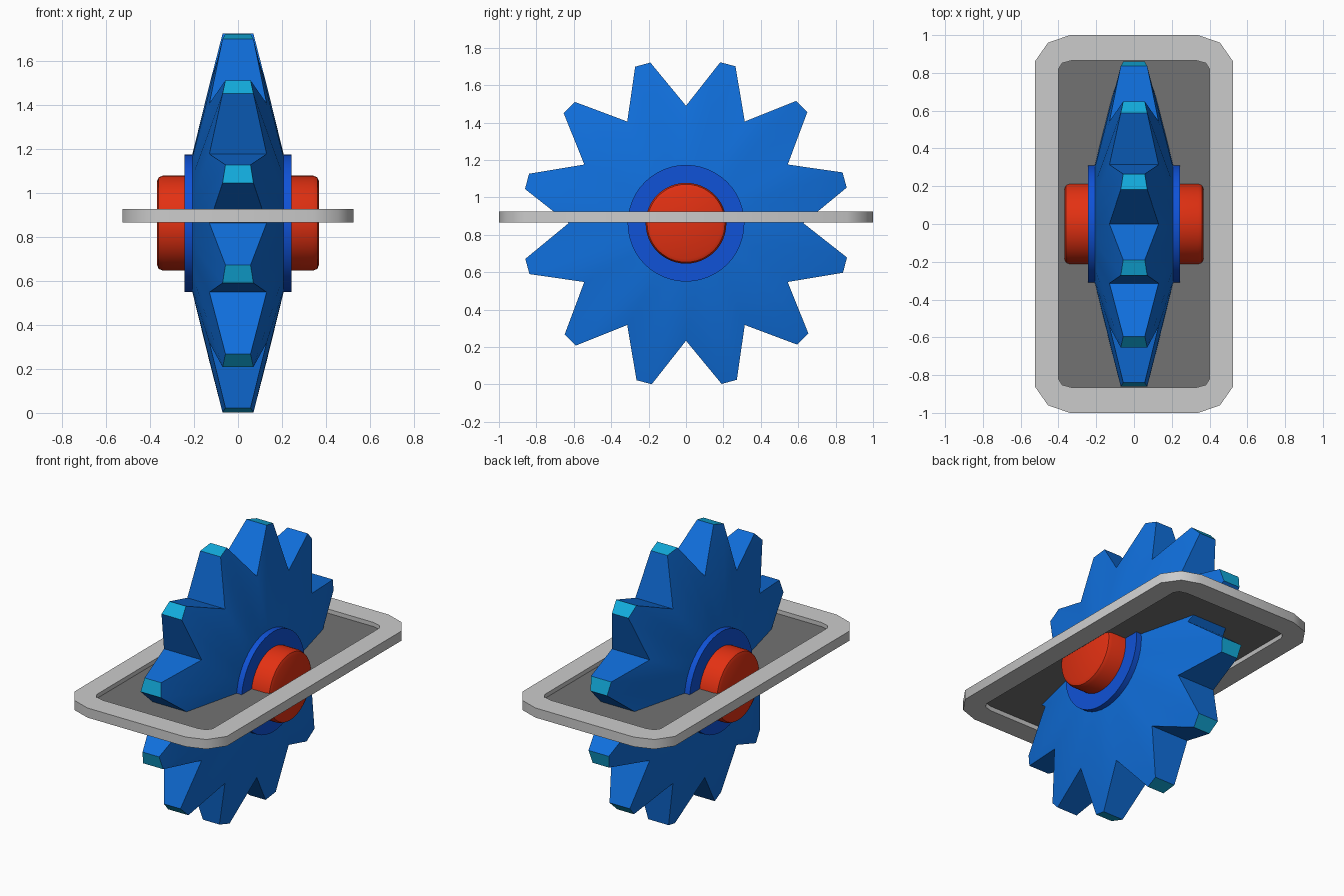
import bpy
import bmesh
from math import cos, sin, radians, tau

cube = bpy.data.objects.get("Cube")
if cube:
    bpy.data.objects.remove(cube, do_unlink=True)

AXIS_Z = 0.862


def material(name, rgb):
    mat = bpy.data.materials.new(name)
    mat.use_nodes = True
    mat.diffuse_color = (*rgb, 1)
    mat.node_tree.nodes["Principled BSDF"].inputs["Base Color"].default_value = (*rgb, 1)
    return mat


BLUE = material("gear blue", (0.005, 0.16, 0.72))
CYAN = material("tip cyan", (0.006, 0.41, 0.72))
HUB_BLUE = material("hub blue", (0.005, 0.085, 0.68))
RED = material("axle red", (0.76, 0.03, 0.006))
LIGHT = material("frame light grey", (0.6, 0.6, 0.6))
DARK = material("panel dark grey", (0.17, 0.17, 0.17))


def finish(name, bm, mats, z, angle=40):
    bmesh.ops.recalc_face_normals(bm, faces=bm.faces)
    mesh = bpy.data.meshes.new(name)
    bm.to_mesh(mesh)
    bm.free()
    for mat in mats:
        mesh.materials.append(mat)
    obj = bpy.data.objects.new(name, mesh)
    bpy.context.collection.objects.link(obj)
    obj.location.z = z
    bpy.ops.object.select_all(action="DESELECT")
    obj.select_set(True)
    bpy.context.view_layer.objects.active = obj
    bpy.ops.object.shade_smooth_by_angle(angle=radians(angle))
    return obj


def bridge(bm, a, b):
    """Quads between two closed rings of equal length."""
    return [bm.faces.new((a[i - 1], a[i], b[i], b[i - 1])) for i in range(len(a))]


def lathe(name, profile, mat, sides=48):
    """Solid of revolution about x from (x, radius) points, capped at both ends."""
    bm = bmesh.new()
    rings = [[bm.verts.new((x, r * cos(tau * i / sides), r * sin(tau * i / sides)))
              for i in range(sides)] for x, r in profile]
    for a, b in zip(rings, rings[1:]):
        bridge(bm, a, b)
    bm.faces.new(rings[0])
    bm.faces.new(rings[-1])
    return finish(name, bm, [mat], AXIS_Z, 30)


def gear():
    """Twelve tapered teeth; the flat tips are slightly narrower on one edge."""
    outline = []
    for k in range(12):
        outline += [(30 * k, 0.628, 0.13),
                    (30 * k + 12.5, 0.88, 0.057),
                    (30 * k + 18, 0.88, 0.07)]

    bm = bmesh.new()
    outer, inner = {}, {}
    for side in (-1, 1):
        outer[side], inner[side] = [], []
        for deg, r, half in outline:
            y, z = cos(radians(deg)), sin(radians(deg))
            outer[side].append(bm.verts.new((side * half, r * y, r * z)))
            inner[side].append(bm.verts.new((side * 0.208, 0.31 * y, 0.31 * z)))
        bridge(bm, outer[side], inner[side])
        bm.faces.new(inner[side])
    rim = bridge(bm, outer[-1], outer[1])
    for i, face in enumerate(rim):
        if i % 3 == 2:              # face across each tooth tip
            face.material_index = 1
    return finish("gear_wheel", bm, [BLUE, CYAN], AXIS_Z, 25)


def corner_loop(corner):
    """Mirror one corner's points into a closed rectangle loop."""
    back = corner[::-1]
    return (corner + [(-x, y) for x, y in back]
            + [(-x, -y) for x, y in corner] + [(x, -y) for x, y in back])


OUTER = corner_loop([(0.525, 0.86), (0.455, 0.96), (0.34, 1.0)])
INNER = corner_loop([(0.4, 0.82), (0.38, 0.852), (0.33, 0.865)])


def frame(bottom, top):
    bm = bmesh.new()
    rings = [[bm.verts.new((x, y, z)) for x, y in loop]
             for loop, z in ((OUTER, bottom), (OUTER, top), (INNER, top), (INNER, bottom))]
    for i in range(4):
        bridge(bm, rings[i - 1], rings[i])
    return finish("plate_frame", bm, [LIGHT], 0)


def panel(bottom, top):
    bm = bmesh.new()
    low, high = ([bm.verts.new((x * 1.01, y * 1.01, z)) for x, y in INNER]
                 for z in (bottom, top))
    bridge(bm, low, high)
    bm.faces.new(low)
    bm.faces.new(high)
    return finish("plate_panel", bm, [DARK], 0)


# Wheel, hub collar and rounded axle
gear()
lathe("hub_collar", [(-0.243, 0.312), (0.243, 0.312)], HUB_BLUE)
half_axle = [(0.34, 0.216), (0.36, 0.208), (0.368, 0.19)]
lathe("axle", [(-x, r) for x, r in half_axle[::-1]] + half_axle, RED)

# Mounting plate around the wheel
frame(0.865, 0.925)
panel(0.893, 0.899)
